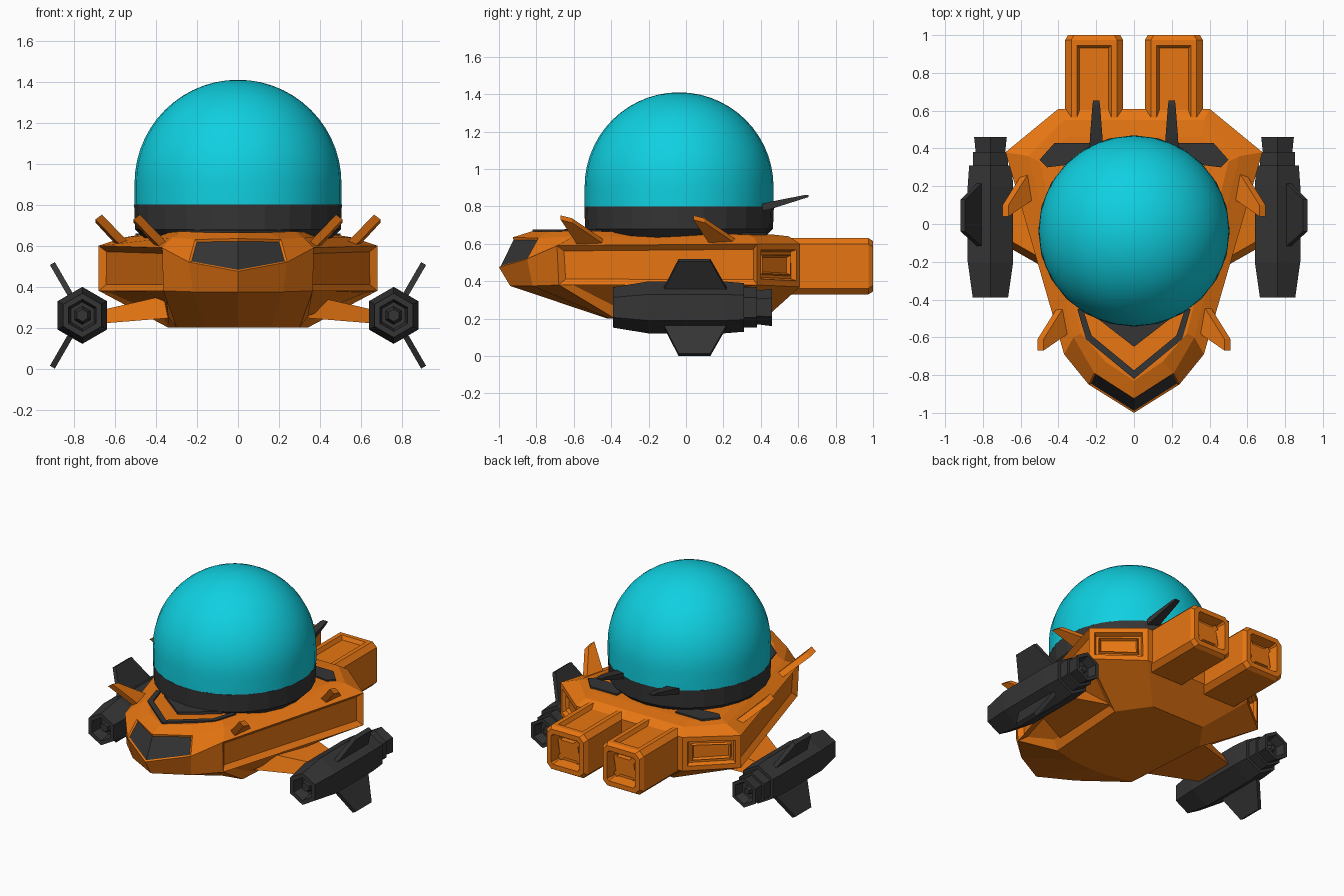
import bpy, bmesh, math

if "Cube" in bpy.data.objects:
    bpy.data.objects.remove(bpy.data.objects["Cube"])


def material(name, col):
    m = bpy.data.materials.new(name)
    m.diffuse_color = (*col, 1)
    m.use_nodes = True
    m.node_tree.nodes["Principled BSDF"].inputs["Base Color"].default_value = m.diffuse_color
    return m


ORANGE = material("orange_paint", (0.80, 0.18, 0.006))
DARK = material("dark_metal", (0.035, 0.035, 0.035))
CYAN = material("cyan_glass", (0.005, 0.63, 0.75))


def loft(name, rings, mats, detail=None):
    """Skin equal-length rings, cap the ends, then let detail(bm, faces) inset panels."""
    bm = bmesh.new()
    vs = [[bm.verts.new(p) for p in r] for r in rings]
    n = len(rings[0])
    faces = {}
    for i in range(len(rings) - 1):
        for j in range(n):
            k = (j + 1) % n
            faces[i, j] = bm.faces.new((vs[i][j], vs[i][k], vs[i + 1][k], vs[i + 1][j]))
    faces["start"] = bm.faces.new(vs[0][::-1])
    faces["end"] = bm.faces.new(vs[-1])
    bmesh.ops.recalc_face_normals(bm, faces=bm.faces[:])
    if detail:
        detail(bm, faces)
    me = bpy.data.meshes.new(name)
    bm.to_mesh(me)
    bm.free()
    for m in mats:
        me.materials.append(m)
    ob = bpy.data.objects.new(name, me)
    bpy.context.collection.objects.link(ob)
    return ob


def recess(bm, face, width, depth):
    bmesh.ops.inset_individual(bm, faces=[face], thickness=width, depth=-depth)


def prism(name, outline, z0, z1, mat):
    return loft(name, [[(x, y, z) for x, y in outline] for z in (z0, z1)], [mat])


def turned(name, profile, sides, mat, centre, axis, turn=0.0):
    """Rings of (position along axis, radius)."""
    rings = []
    for t, r in profile:
        ring = []
        for k in range(sides):
            a = turn + 2 * math.pi * k / sides
            u, v = r * math.cos(a), r * math.sin(a)
            ring.append((centre[0] + u, t, centre[2] + v) if axis == "y"
                        else (centre[0] + u, centre[1] + v, t))
        rings.append(ring)
    return loft(name, rings, [mat])


def full(half):
    return half + [(-x, y, z) for x, y, z in half[-2:0:-1]]


# Hull: half outlines from nose to stern, bottom to deck
hull_rings = [full(h) for h in (
    [(0, -.42, .2), (.16, -.41, .2), (.3, -.38, .2), (.34, .22, .2), (.2, .42, .2), (0, .42, .2)],
    [(0, -.94, .375), (.22, -.82, .375), (.365, -.68, .38), (.68, .38, .38), (.4, .61, .37), (0, .61, .37)],
    [(0, -1, .475), (.24, -.85, .52), (.37, -.69, .59), (.68, .38, .6), (.4, .61, .6), (0, .61, .6)],
    [(0, -.925, .635), (.21, -.79, .63), (.32, -.6, .64), (.56, .36, .64), (.37, .55, .64), (0, .55, .64)],
    [(0, -.83, .665), (.15, -.73, .665), (.28, -.58, .67), (.5, .33, .65), (.35, .46, .65), (0, .46, .65)],
)]


def hull_detail(bm, f):
    for j in (2, 7):                                  # long side panels, belly panels
        recess(bm, f[1, j], .042, .03)
        recess(bm, f[0, j], .07, .02)
    for j in (3, 6):                                  # corner thrusters
        for w, d in ((.045, 0), (.015, .03), (.02, 0), (.01, -.015), (.012, .02)):
            recess(bm, f[1, j], w, d)
    glass = [f[2, 0], f[2, 9]]                        # cockpit window
    bmesh.ops.inset_region(bm, faces=glass, thickness=.012, depth=-.008)
    for g in glass:
        g.material_index = 1


loft("hull", hull_rings, [ORANGE, DARK], hull_detail)

# Dome and its collar
turned("dome_collar", [(.60, .42), (.68, .502), (.8, .507)], 24, DARK, (0, -.037, 0), "z")
dome_profile = [(.8, .505)] + [(.905 + .505 * math.sin(a), .505 * math.cos(a))
                               for a in (math.radians(90 * i / 14) for i in range(14))]
dome_profile.append((1.41, .004))
dome = turned("dome_glass", dome_profile, 32, CYAN, (0, -.037, 0), "z")
bpy.context.view_layer.objects.active = dome
dome.select_set(True)
bpy.ops.object.shade_smooth_by_angle(angle=math.radians(40))
dome.select_set(False)

# Dark plate in front of the dome
prism("front_deck_plate", [(0, -.65), (.22, -.48), (0, -.4), (-.22, -.48)], .64, .68, DARK)


def box_detail(bm, f):
    recess(bm, f["end"], .035, 0)                     # exhaust opening
    recess(bm, f["end"], .015, .07)
    recess(bm, f["end"], .03, 0)
    recess(bm, f["end"], .01, -.03)
    recess(bm, f[0, 1], .042, 0)                      # sunken top panel
    recess(bm, f[0, 1], .02, .025)


def blade(name, base, tip, thick, mat):
    """Flat fin from a base edge to a tip edge; thick is the half-thickness vector."""
    def quad(edge):
        a, b = edge
        return [tuple(p[i] + s * thick[i] for i in range(3))
                for p, s in ((a, 1), (b, 1), (b, -1), (a, -1))]
    return loft(name, [quad(base), quad(tip)], [mat])


for s, side in ((-1, "left"), (1, "right")):
    # Deck trim
    prism(side + "_chevron_trim", [(0, -.82), (s * .255, -.61), (s * .30, -.45), (s * .27, -.45),
                                   (s * .225, -.59), (0, -.775)], .64, .676, DARK)
    prism(side + "_rear_trim", [(s * .5, .34), (s * .42, .43), (s * .22, .43),
                                (s * .22, .33), (s * .46, .30)], .63, .66, DARK)

    # Rear exhaust boxes
    def section(y, k):
        w, h, c = .153 - k, .15 - k, .032
        pts = [(w, h - c), (w - c, h), (c - w, h), (-w, h - c),
               (-w, c - h), (c - w, -h), (w - c, -h), (w, c - h)]
        return [(s * .211 + x, y, .48 + z) for x, z in pts]
    loft(side + "_exhaust_box", [section(.53, 0), section(.975, 0), section(1.0, .015)],
         [ORANGE], box_detail)

    # Engine pod with hollow intake and nozzle
    cx, cz = s * .76, .26
    turned(side + "_engine_pod",
           [(-.36, .03), (-.31, .045), (-.31, .065), (-.39, .078), (-.39, .108), (-.2, .139),
            (.2, .139), (.31, .13), (.31, .108), (.38, .108), (.38, .09), (.46, .1),
            (.46, .075), (.40, .06), (.40, .03), (.43, .02)], 6, DARK, (cx, 0, cz), "y", math.pi / 6)

    # Upper and lower pod fins
    for v, level in ((1, "upper"), (-1, "lower")):
        def rad(r, y):
            return (cx + s * r * .5, y, cz + v * r * .866)
        blade(f"{side}_{level}_pod_fin", (rad(.09, -.13), rad(.09, .23)),
              (rad(.292, -.04), rad(.292, .13)), (s * .012, 0, -v * .007), DARK)

    # Strut wing joining pod and hull
    loft(side + "_strut", [[(s * x, y0, zl), (s * x, y1, zl), (s * x, y1 - .04, zh), (s * x, y0 + .04, zh)]
                           for x, y0, y1, zl, zh in ((.3, -.33, .22, .25, .37), (.67, -.12, .14, .22, .285))],
         [ORANGE])

    # Small orange deck fins
    for dx, dy, place in ((0, 0, "front"), (.185, .71, "rear")):
        blade(f"{side}_{place}_fin",
              ((s * (.35 + dx), -.57 + dy, .59), (s * (.37 + dx), -.41 + dy, .59)),
              ((s * (.495 + dx), -.67 + dy, .74), (s * (.495 + dx), -.61 + dy, .725)),
              (s * .016, 0, -.012), ORANGE)

    # Rear antennas
    loft(side + "_antenna", [[(s * .2 - w, y, z0), (s * .2 + w, y, z0), (s * .2 + w, y, z1), (s * .2 - w, y, z1)]
                             for y, w, z0, z1 in ((.36, .036, .765, .80), (.45, .034, .785, .825),
                                                  (.63, .02, .842, .86), (.655, .016, .85, .86))], [DARK])
